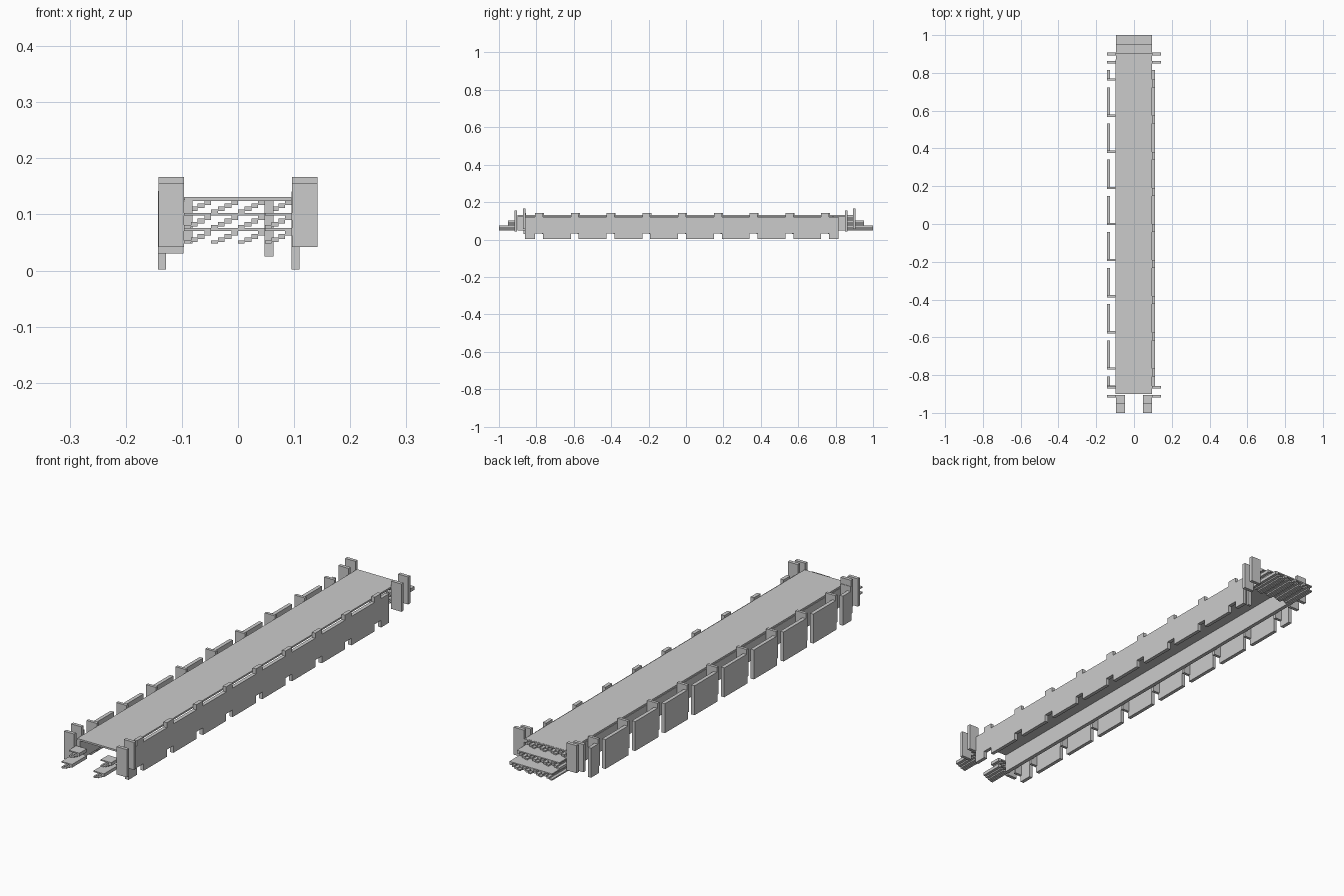
import bpy, bmesh

if "Cube" in bpy.data.objects:
    bpy.data.objects.remove(bpy.data.objects["Cube"])

def new_object(name, bm):
    bmesh.ops.recalc_face_normals(bm, faces=bm.faces)
    me = bpy.data.meshes.new(name)
    bm.to_mesh(me)
    bm.free()
    ob = bpy.data.objects.new(name, me)
    bpy.context.collection.objects.link(ob)
    return ob

def extrude(bm, pts, vec):
    f = bm.faces.new([bm.verts.new(p) for p in pts])
    r = bmesh.ops.extrude_face_region(bm, geom=[f], use_keep_orig=True)
    bmesh.ops.translate(bm, vec=vec, verts=[v for v in r["geom"] if isinstance(v, bmesh.types.BMVert)])

def box(bm, x0, x1, y0, y1, z0, z1):
    extrude(bm, [(x0, y0, z0), (x1, y0, z0), (x1, y1, z0), (x0, y1, z0)], (0, 0, z1 - z0))

def boxes(name, items):
    bm = bmesh.new()
    for b in items:
        box(bm, *b)
    return new_object(name, bm)

PITCH = 0.1912
FINS = [i * PITCH for i in range(-4, 5)]
GAP = 0.042

# walking deck and the inner wall beneath its left edge
boxes("deck", [(-0.095, 0.095, -0.9, 0.9, 0.124, 0.131)])
boxes("left_wall", [(-0.097, -0.081, -0.9, 0.87, 0.048, 0.124)])

# spans between the gaps, shared by both side skirts
spans = [(-0.862, FINS[0] - GAP)]
spans += [(y, y + PITCH - GAP) for y in FINS[:-1]] + [(FINS[-1], 0.815)]

# outer panels on the left, held by cross fins
boxes("left_panels", [(-0.143, -0.128, a, b, 0.002, 0.122) for a, b in spans])
boxes("left_fins", [(-0.143, -0.097, y - 0.006, y + 0.006, 0.03, 0.142)
                    for y in FINS + [-0.862]])

# right side panel: one profile with notches below and raised tabs above
low, high = [], []
for a, b in spans:
    low += [(a, 0.002), (b, 0.002)]
    high += [(a, 0.12), (b, 0.12)]
    if b < 0.8:
        low += [(b, 0.031), (b + GAP, 0.031)]
        high += [(b, 0.141), (b + GAP, 0.141)]
bm = bmesh.new()
extrude(bm, [(0.095, y, z) for y, z in low + high[::-1]], (0.015, 0, 0))
new_object("right_panel", bm)

# paired posts at the four corners
posts = []
for s in (-1, 1):
    x0, x1 = sorted((s * 0.096, s * 0.142))
    for y, z0, z1 in ((-0.911, 0.042, 0.155), (-0.865, 0.055, 0.167),
                      (0.856, 0.042, 0.155), (0.9, 0.055, 0.167)):
        posts.append((x0, x1, y - 0.007, y + 0.007, z0, z1))
boxes("corner_posts", posts)
boxes("inner_post", [(0.047, 0.063, 0.78, 0.79, 0.025, 0.13)])

# stair tiles: thin top plate over a zigzag sheet
W, H, N = 0.048, 0.0275, 4

def tile(bm, x, y0, y1, z):
    box(bm, x, x + W, y0, y1, z + H - 0.005, z + H)
    dx, dz, t = W / N, (H - 0.005) / N, 0.006
    top, bot = [], []
    for i in range(N):
        zz = z + (i + 1) * dz
        top += [(x + i * dx, zz), (x + (i + 1) * dx, zz)]
        lo = max(z, zz - t - dz * 0.4)
        bot += [(x + i * dx, lo), (x + (i + 1) * dx, lo)]
    extrude(bm, [(px, y0, pz) for px, pz in top + bot[::-1]], (0, y1 - y0, 0))

def stairs(name, columns, sign, rows):
    bm = bmesh.new()
    for k in range(rows):
        ya, yb = sorted((sign * (1 - 0.0475 * k), sign * (1 - 0.0475 * (k + 1))))
        for c in columns:
            for layer in range(k + 1):
                tile(bm, -0.096 + W * c, ya, yb, 0.048 + H * layer)
    return new_object(name, bm)

stairs("back_stairs", (0, 1, 2, 3), 1, 3)
stairs("front_stairs", (0, 3), -1, 2)
